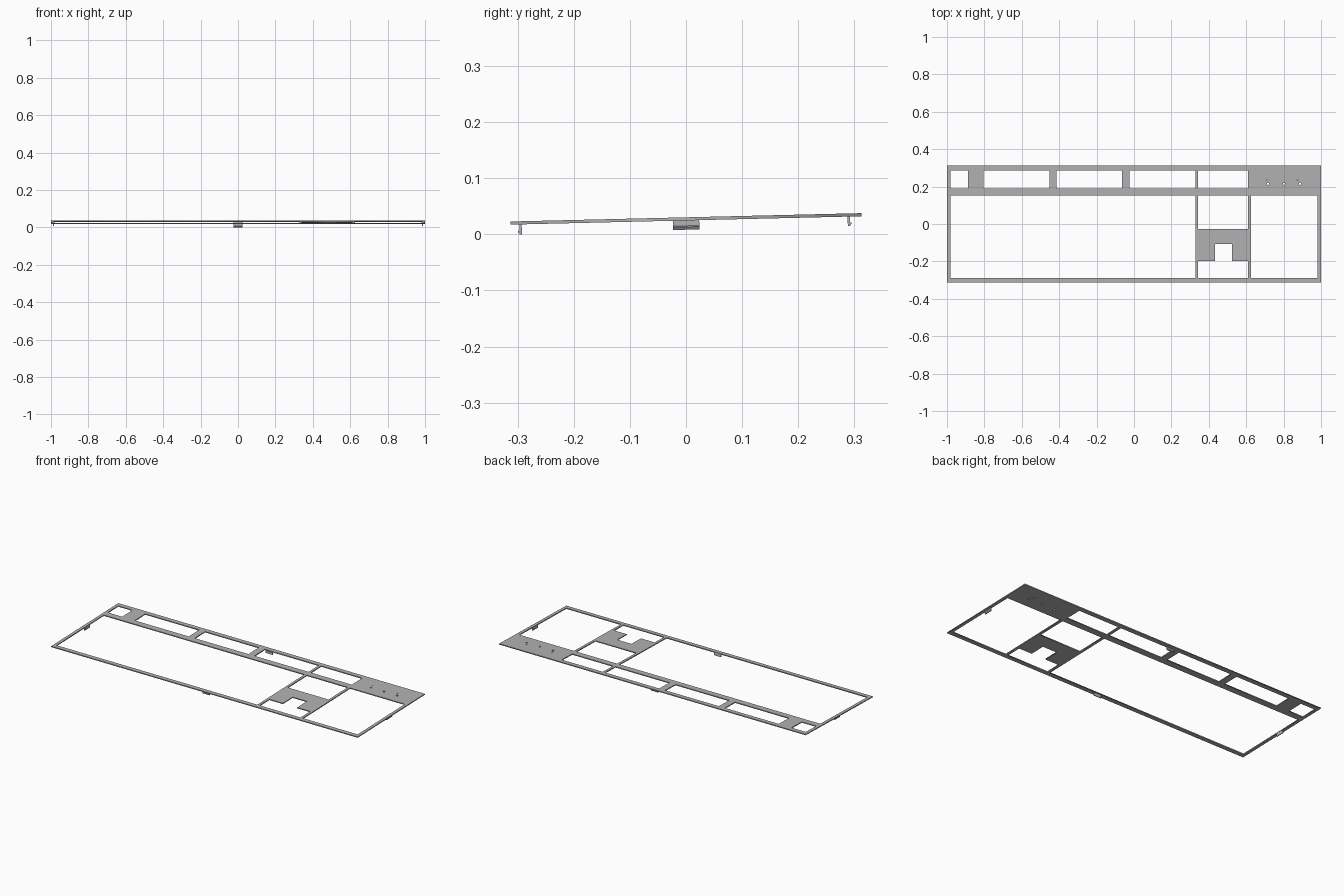
import bpy, bmesh, math
from mathutils import Matrix, Vector

if "Cube" in bpy.data.objects:
    bpy.data.objects.remove(bpy.data.objects["Cube"], do_unlink=True)

grey = bpy.data.materials.new("plain grey")
grey.use_nodes = True
COLOUR = (0.45, 0.45, 0.45, 1)
grey.diffuse_color = COLOUR
grey.node_tree.nodes["Principled BSDF"].inputs["Base Color"].default_value = COLOUR

THICK = 0.0056
# The whole frame slopes down to the front edge
TILT = Matrix.Translation((0, 0, 0.0276)) @ Matrix.Rotation(0.0238, 4, 'X')


def rect(x0, x1, y0, y1):
    return [(x0, y0), (x1, y0), (x1, y1), (x0, y1)]


def circle(x, y, r, n=12):
    return [(x + r * math.cos(2 * math.pi * i / n), y + r * math.sin(2 * math.pi * i / n))
            for i in range(n)]


def add_mesh(name, bm):
    bmesh.ops.recalc_face_normals(bm, faces=bm.faces)
    mesh = bpy.data.meshes.new(name)
    bm.to_mesh(mesh)
    bm.free()
    mesh.materials.clear()
    mesh.materials.append(grey)
    obj = bpy.data.objects.new(name, mesh)
    bpy.context.collection.objects.link(obj)
    return obj


def add_plate(name, outlines):
    """Flat plate from an outer outline and the outlines of its openings."""
    curve = bpy.data.curves.new(name, 'CURVE')
    curve.dimensions = '2D'
    curve.fill_mode = 'BOTH'
    curve.extrude = THICK / 2
    for points in outlines:
        spline = curve.splines.new('POLY')
        spline.points.add(len(points) - 1)
        for p, (x, y) in zip(spline.points, points):
            p.co = (x, y, 0, 1)
        spline.use_cyclic_u = True
    temp = bpy.data.objects.new(name + "_outline", curve)
    bpy.context.collection.objects.link(temp)
    bpy.context.view_layer.update()
    bm = bmesh.new()
    bm.from_mesh(temp.evaluated_get(bpy.context.evaluated_depsgraph_get()).to_mesh())
    bpy.data.objects.remove(temp, do_unlink=True)
    bpy.data.curves.remove(curve)
    bmesh.ops.remove_doubles(bm, verts=bm.verts, dist=1e-5)
    bm.transform(TILT)
    return add_mesh(name, bm)


# Frame: outer edge, function row openings, main key openings
FRONT, BACK = -0.288, 0.152
outlines = [rect(-1, 1, -0.313, 0.313)]
for x0, x1 in [(-0.982, -0.888), (-0.805, -0.453), (-0.415, -0.064),
               (-0.025, 0.328), (0.343, 0.61)]:
    outlines.append(rect(x0, x1, 0.189, 0.286))
outlines += [rect(-0.982, 0.328, FRONT, BACK),
             rect(0.625, 0.982, FRONT, BACK),
             rect(0.343, 0.61, -0.027, BACK)]
# Arrow key opening, stepped like an upside-down T
outlines.append([(0.343, FRONT), (0.61, FRONT), (0.61, -0.198), (0.525, -0.198),
                 (0.525, -0.108), (0.432, -0.108), (0.432, -0.198), (0.343, -0.198)])
# Indicator light holes in the back corner panel
for x in (0.717, 0.802, 0.888):
    outlines.append(circle(x, 0.215, 0.006))
for x in (0.71, 0.875):
    outlines.append(circle(x, 0.236, 0.003, 8))
add_plate("keyboard_frame", outlines)


def add_clip(name, direction, distance, depth):
    """Snap clip under the frame: a thin leg with a wedge hook facing outward."""
    half = 0.0235
    top = -THICK / 2 + 0.001
    bottom = -THICK / 2 - depth
    profile = [(0, top), (0, bottom), (0.004, bottom), (0.0075, bottom + 0.005),
               (0.004, bottom + 0.007), (0.004, top)]
    out = Vector(direction)
    side = Vector((-out.y, out.x, 0))
    bm = bmesh.new()
    face = bm.faces.new([bm.verts.new(out * (distance + d) - side * half + Vector((0, 0, z)))
                         for d, z in profile])
    moved = bmesh.ops.extrude_face_region(bm, geom=[face])["geom"]
    bmesh.ops.translate(bm, vec=side * half * 2,
                        verts=[v for v in moved if isinstance(v, bmesh.types.BMVert)])
    bm.transform(TILT)
    return add_mesh(name, bm)


add_clip("front_clip", (0, -1, 0), 0.293, 0.0176)
add_clip("back_clip", (0, 1, 0), 0.288, 0.0165)
add_clip("left_clip", (1, 0, 0), 0.983, 0.0165)
add_clip("right_clip", (-1, 0, 0), 0.983, 0.0165)
